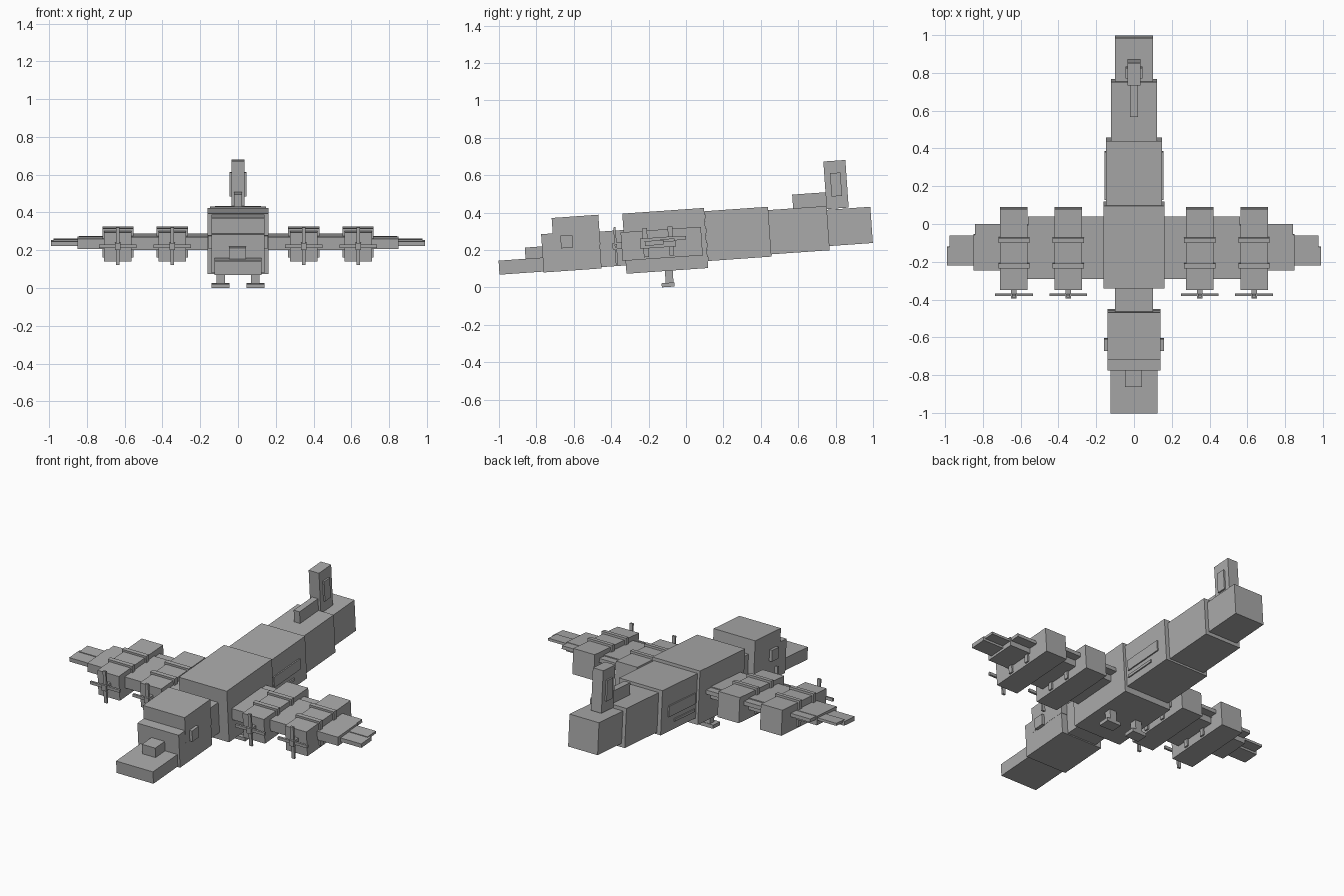
import bpy, math

TILT = math.radians(4)
grey = bpy.data.materials.new("plain grey")
grey.diffuse_color = (0.4, 0.4, 0.4, 1)


def box(name, x, y, z, w, l, h):
    """Box centred at x, y, z with width, length and height, nose pitched down."""
    bpy.ops.mesh.primitive_cube_add(size=1, location=(x, y, z), rotation=(TILT, 0, 0))
    ob = bpy.context.object
    ob.name = name
    ob.scale = (w, l, h)
    ob.data.materials.append(grey)
    return ob


def pair(name, x, *rest):
    """The same box on the left and the right side."""
    for side, s in (("left", -1), ("right", 1)):
        box(f"{side}_{name}", s * x, *rest)


# Nose and cockpit
box("nose", 0, -0.865, 0.115, 0.25, 0.27, 0.075)
box("nose_step", -0.003, -0.80, 0.187, 0.09, 0.12, 0.06)
box("cockpit_lower", 0, -0.613, 0.193, 0.28, 0.31, 0.205)
box("cockpit_upper", 0, -0.588, 0.30, 0.282, 0.25, 0.16)
box("cockpit_windows", 0, -0.638, 0.245, 0.318, 0.064, 0.068)
box("neck", 0, -0.39, 0.208, 0.20, 0.16, 0.19)

# Fuselage sections, tapering to the tail
box("main_fuselage", 0, -0.111, 0.249, 0.325, 0.438, 0.322)
box("rear_fuselage", 0, 0.278, 0.286, 0.295, 0.34, 0.267)
box("aft_fuselage", 0, 0.603, 0.306, 0.245, 0.315, 0.237)
box("tail", 0, 0.875, 0.326, 0.20, 0.235, 0.194)

# Raised side panels
box("side_panel", 0, 0.257, 0.275, 0.31, 0.255, 0.066)
box("side_rail", 0, 0.23, 0.203, 0.31, 0.195, 0.016)

# Tail fin
box("fin", 0, 0.802, 0.55, 0.07, 0.118, 0.255)
box("fin_panel", 0, 0.802, 0.55, 0.09, 0.056, 0.125)
box("fin_fillet", 0, 0.66, 0.465, 0.04, 0.18, 0.075)

# Wings: three steps outward, each with a thin rear flap
pair("inner_wing", 0.35, -0.148, 0.245, 0.46, 0.284, 0.07)
pair("inner_flap", 0.35, -0.01, 0.272, 0.42, 0.10, 0.024)
pair("outer_wing", 0.70, -0.15, 0.24, 0.30, 0.19, 0.055)
pair("outer_flap", 0.70, -0.05, 0.262, 0.285, 0.10, 0.02)
pair("wing_tip", 0.86, -0.17, 0.238, 0.26, 0.10, 0.025)
pair("tip_flap", 0.86, -0.10, 0.252, 0.235, 0.08, 0.015)

# Engines with bands and cross-shaped propellers
for place, x in (("outer", 0.636), ("inner", 0.348)):
    pair(place + "_engine", x, -0.13, 0.233, 0.145, 0.43, 0.153)
    for i, (y, z) in enumerate(((-0.217, 0.239), (-0.081, 0.248))):
        pair(f"{place}_engine_band_{i + 1}", x, y, z, 0.165, 0.026, 0.155)
    pair(place + "_propeller_hub", x, -0.365, 0.222, 0.03, 0.055, 0.035)
    pair(place + "_propeller_blade_flat", x, -0.375, 0.222, 0.20, 0.012, 0.018)
    pair(place + "_propeller_blade_upright", x, -0.376, 0.222, 0.02, 0.012, 0.20)

# Landing gear
pair("gear_leg", 0.092, -0.09, 0.06, 0.045, 0.042, 0.09)
pair("gear_foot", 0.092, -0.096, 0.0135, 0.095, 0.068, 0.022)
